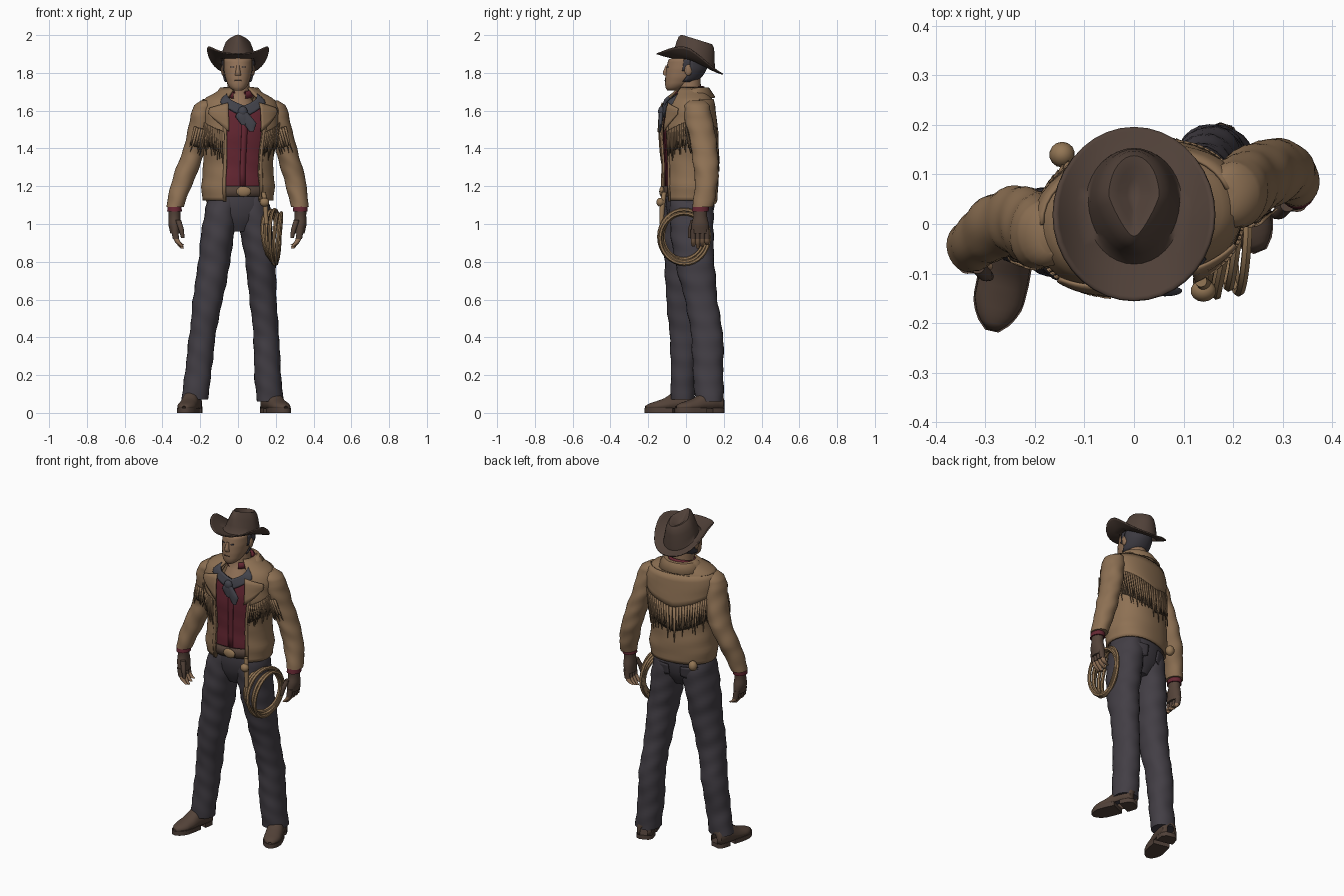
import bpy, bmesh, math, random
from math import sin, cos, pi
from mathutils import Vector, Matrix

random.seed(4)
if "Cube" in bpy.data.objects:
    bpy.data.objects.remove(bpy.data.objects["Cube"], do_unlink=True)


def material(name, r, g, b):
    m = bpy.data.materials.new(name)
    m.use_nodes = True
    m.diffuse_color = (r, g, b, 1)
    m.node_tree.nodes["Principled BSDF"].inputs["Base Color"].default_value = (r, g, b, 1)
    return m


TAN = material("tan suede", .27, .165, .088)
DARK = material("dark fringe gap", .05, .033, .02)
DENIM = material("dark denim", .056, .049, .06)
FELT = material("brown felt", .08, .052, .04)
LEATHER = material("brown leather", .087, .055, .04)
RED = material("red cloth", .13, .02, .032)
SKIN = material("skin", .28, .165, .095)
SCARF = material("slate scarf", .055, .056, .07)
HAIR = material("dark hair", .045, .042, .052)
ROPE = material("rope", .29, .18, .09)


def span(a, b, n):
    return [a + (b - a) * i / n for i in range(n + 1)]


def finish(name, bm, mat, solid=0):
    bmesh.ops.remove_doubles(bm, verts=bm.verts, dist=.0001)
    bmesh.ops.recalc_face_normals(bm, faces=bm.faces)
    me = bpy.data.meshes.new(name)
    bm.to_mesh(me)
    bm.free()
    me.materials.append(mat)
    for p in me.polygons:
        p.use_smooth = True
    me.set_sharp_from_angle(angle=math.radians(45))
    ob = bpy.data.objects.new(name, me)
    bpy.context.collection.objects.link(ob)
    if solid:
        mod = ob.modifiers.new("thickness", "SOLIDIFY")
        mod.thickness, mod.offset = solid, 0
    return ob


def grid(name, f, us, vs, mat, caps=False, solid=0):
    bm = bmesh.new()
    rows = [[bm.verts.new(f(u, v)) for u in us] for v in vs]
    for r, s in zip(rows, rows[1:]):
        for i in range(len(us) - 1):
            bm.faces.new((r[i], r[i + 1], s[i + 1], s[i]))
    if caps:
        bm.faces.new(rows[0][:-1])
        bm.faces.new(rows[-1][:-1])
    return finish(name, bm, mat, solid)


def at(rings, z):
    # interpolate a list of (z, cx, cy, rx, ry), highest first
    for p, q in zip(rings, rings[1:]):
        if z >= q[0]:
            break
    t = (z - p[0]) / (q[0] - p[0])
    return [a + (b - a) * t for a, b in zip(p[1:], q[1:])]


def surf(rings, yaw=0, power=1, wrinkle=0):
    # point on a body at angle a (0 = front, left positive) and height z
    def f(a, z, off=0):
        cx, cy, rx, ry = at(rings, z)
        w = 1 + wrinkle * (sin(z * 62 + 3 * sin(a)) + .8 * sin(z * 33 - 4 * sin(a + 1)))
        x, y = [math.copysign(abs(k) ** power, k) for k in (sin(a), -cos(a))]
        p = Vector((x * (rx * w + off), y * (ry * w + off), 0))
        return Matrix.Rotation(yaw, 3, 'Z') @ p + Vector((cx, cy, z))
    return f


ROUND = span(0, 2 * pi, 24)


def body(name, rings, mat, n=12, **kw):
    f = surf(rings, **kw)
    grid(name, f, ROUND, span(rings[0][0], rings[-1][0], n), mat, caps=True)
    return f


def ball(name, c, r, mat):
    grid(name, lambda u, v: (c[0] + r[0] * sin(u) * sin(v), c[1] - r[1] * cos(u) * sin(v),
                             c[2] + r[2] * cos(v)), span(0, 2 * pi, 14), span(0, pi, 8), mat)


def patch(name, f, a0, a1, top, bottom, mat, off=.006, n=8, solid=.006, rows=5):
    # plate hugging a body between two edge heights given as functions of angle
    grid(name, lambda a, t: f(a, top(a) * (1 - t) + bottom(a) * t, off),
         span(a0, a1, n), span(0, 1, rows), mat, solid=solid)


def fringe(name, f, a0, a1, n, top, length, off=.014):
    patch(name + "_backing", f, a0, a1, top, lambda a: top(a) - length * .75, DARK, off * .5, 16, .002)
    bm = bmesh.new()
    w = (a1 - a0) / n * .45
    for i in range(n):
        a = a0 + (a1 - a0) * (i + .5) / n
        zt, l = top(a) + .008, length * random.uniform(.75, 1.15)
        spots = (-w, 0), (w, 0), (w * .8, .6), (random.uniform(-w, w), 1), (-w * .8, .6)
        bm.faces.new([bm.verts.new(f(a + da, zt - l * t, off)) for da, t in spots])
    finish(name, bm, TAN, .004)


# Jeans: pelvis and legs
pelvis = body("jeans_seat", [(1.19, 0, .015, .155, .12), (1.1, 0, .015, .165, .122),
                             (1.03, 0, .015, .15, .108), (.96, 0, .012, .06, .07)], DENIM, 8, yaw=.15, power=.9)
legs = {
    "right": [(1.16, -.07, .0, .08, .105), (1.08, -.085, -.002, .088, .118), (1, -.098, -.005, .09, .12),
              (.9, -.115, -.01, .086, .113), (.8, -.125, -.012, .085, .102), (.6, -.16, -.02, .08, .085),
              (.5, -.175, -.015, .072, .08), (.4, -.19, -.005, .07, .08), (.2, -.212, -.015, .07, .064),
              (.07, -.23, -.018, .07, .064)],
    "left": [(1.16, .07, .025, .08, .105), (1.08, .085, .028, .086, .116), (1, .092, .03, .088, .118),
             (.9, .105, .035, .083, .11), (.8, .12, .045, .08, .105), (.6, .132, .08, .072, .086),
             (.5, .142, .098, .068, .084), (.4, .15, .114, .068, .085), (.2, .157, .117, .071, .08),
             (.06, .17, .125, .07, .075)]}
for side, rings in legs.items():
    body(side + "_trouser_leg", rings, DENIM, 56, wrinkle=.022, power=.92)
for side, mid in (("left", pi - .5), ("right", pi + .5)):
    patch(side + "_back_pocket", pelvis, mid - .32, mid + .32, lambda a: 1.1,
          lambda a, m=mid: 1.02 + .06 * abs(a - m), DENIM, .01)

# Boots with heel and sole
LAST = [(0, .022, .08), (.015, .042, .11), (.06, .047, .13), (.11, .046, .115), (.16, .049, .078),
        (.21, .048, .06), (.245, .034, .05), (.268, .01, .036)]


def boot(side, heel, yaw):
    place = Matrix.Translation(heel) @ Matrix.Rotation(yaw, 4, 'Z')

    def station(d):
        return at([(-k, a, b) for k, a, b in LAST], -d)

    def upper(u, d):
        w, h = station(d)
        return place @ Vector((w * sin(u), -d, .024 + (h - .024) * max(0, cos(u)) ** .7))

    def sole(u, d):
        w, h = station(d)
        x, z = [max(-1, min(1, 1.5 * k)) for k in (sin(u), cos(u))]
        return place @ Vector((x * (w + .004), -d * 1.01, .013 + .013 * z))
    grid(side + "_boot", upper, span(-pi / 2, pi / 2, 14), span(0, .268, 18), LEATHER, solid=.003)
    grid(side + "_boot_heel", sole, span(0, 2 * pi, 16), span(0, .075, 4), FELT, caps=True)
    grid(side + "_boot_sole", sole, span(0, 2 * pi, 16), span(.11, .268, 9), FELT, caps=True)


boot("right", (-.228, .048, 0), -.22)
boot("left", (.152, .195, 0), .39)

# Torso: shirt, jacket, lapels and fringes
TURN = .19
torso = surf([(1.72, .005, .03, .075, .07), (1.69, .005, .025, .12, .09), (1.655, .005, .015, .19, .115),
              (1.6, .01, .01, .205, .13), (1.5, .01, .01, .2, .14), (1.4, .005, .015, .185, .14),
              (1.3, .0, .02, .178, .138), (1.2, .0, .02, .19, .142), (1.12, .0, .02, .182, .135)],
             yaw=TURN, power=.88, wrinkle=.008)
patch("shirt_front", torso, -1, 1, lambda a: 1.605 + .085 * abs(a), lambda a: 1.18, RED, -.014, 16, .004, 16)
patch("shirt_placket", torso, -.06, .06, lambda a: 1.59, lambda a: 1.19, RED, -.009, 2, .005)
grid("jacket_body", torso, span(.45, 2 * pi - .45, 44), span(1.72, 1.125, 32), TAN, solid=.012)
for side, s in (("left", 1), ("right", -1)):
    patch(side + "_jacket_edge", torso, s * .44, s * .54, lambda a: 1.6, lambda a: 1.12, TAN, .007, 2)
    patch(side + "_lapel", torso, s * .36, s * .95, lambda a: 1.66 - .05 * abs(a),
          lambda a: 1.43 + .16 * abs(a), TAN, .014)
    fringe(side + "_chest_fringe", torso, s * .5, s * 1.5, 16,
           lambda a: 1.445 + .07 * abs(a), .15)
fringe("back_fringe", torso, pi - 1.45, pi + 1.45, 38, lambda a: 1.46 + .06 * abs(a - pi), .185)
patch("back_yoke", torso, pi - 1.45, pi + 1.45, lambda a: 1.66, lambda a: 1.46 + .06 * abs(a - pi), TAN, .01, 18)
COLLAR = [(.068, .0), (.078, .03), (.09, .028), (.122, -.02)]


def collar(a, i):
    r, h = COLLAR[i]
    return (.008 + r * 1.12 * sin(a + TURN), .03 - r * cos(a + TURN), 1.69 + h - .045 * max(0, cos(a)))


grid("jacket_collar", collar, span(.7, 2 * pi - .7, 24), range(len(COLLAR)), TAN, solid=.008)

# Belt and buckle
belt = lambda a, z: pelvis(a, z, .012)
grid("belt", belt, ROUND, span(1.2, 1.145, 2), LEATHER, solid=.012)
ball("belt_buckle", (.03, -.128, 1.172), (.04, .014, .028), ROPE)
ball("hip_knot", (-.145, .14, 1.13), (.026, .026, .03), ROPE)

# Sleeves, cuffs, gloves and fingers
arms = {
    "right": (-1, [(1.655, -.165, -.02, .03, .04), (1.63, -.178, -.02, .055, .065), (1.58, -.19, -.018, .06, .075),
                   (1.48, -.208, -.005, .06, .075), (1.37, -.238, .01, .06, .07), (1.25, -.285, -.01, .06, .064),
                   (1.15, -.318, -.035, .052, .056), (1.09, -.333, -.045, .044, .052)], (-.336, -.05)),
    "left": (1, [(1.655, .18, .055, .03, .04), (1.63, .195, .058, .055, .065), (1.58, .208, .062, .062, .075),
                 (1.48, .23, .082, .06, .072), (1.37, .263, .1, .058, .07), (1.25, .297, .11, .058, .062),
                 (1.15, .318, .1, .052, .058), (1.09, .328, .088, .045, .054)], (.33, .075))}
for side, (s, rings, (hx, hy)) in arms.items():
    sleeve = body(side + "_sleeve", rings, TAN, 44, wrinkle=.026)
    fringe(side + "_sleeve_fringe", sleeve, -s * .7, s * .5, 6, lambda a: 1.5 + .02 * s * a, .12, .008)
    body(side + "_shirt_cuff", [(1.11, hx, hy + .005, .036, .042), (1.065, hx, hy, .039, .045)], RED, 2)
    body(side + "_glove", [(1.075, hx, hy, .032, .038), (1.04, hx, hy, .031, .036),
                           (1, hx, hy, .034, .046), (.95, hx - s * .005, hy, .027, .048)], LEATHER, 8)
    for i in range(4):
        y = hy + .024 * (i - 1.5)
        tip = .875 + .01 * abs(i - 1)
        body(f"{side}_glove_finger_{i}", [(.97, hx, y, .018, .0145), (.92, hx - s * .008, y, .017, .014)], LEATHER, 3)
        body(f"{side}_fingertip_{i}", [(.925, hx - s * .007, y, .0145, .013), (.9, hx - s * .02, y, .0145, .0125),
                                       (tip - .005, hx - s * .042, y, .009, .008)], SKIN, 5)
    body(side + "_thumb", [(1.02, hx - s * .02, hy - .035, .015, .015), (.97, hx - s * .036, hy - .052, .014, .014),
                           (.925, hx - s * .044, hy - .056, .009, .009)], LEATHER, 6)

# Neck, shirt collar and knotted scarf
body("neck", [(1.77, 0, .015, .058, .062), (1.69, .005, .02, .06, .06), (1.6, .012, -.02, .085, .075)], SKIN, 6)
grid("shirt_collar", lambda u, v: ((.072 + .012 * cos(v)) * sin(u) + .008, .018 - (.072 + .012 * cos(v)) * cos(u),
     1.712 + .02 * sin(v) - .03 * (1 + cos(u)) / 2), span(.4, 2 * pi - .4, 24), span(0, 2 * pi, 8), RED)
patch("scarf_wrap", torso, -.6, .6, lambda a: 1.625 + .1 * abs(a), lambda a: 1.565 + .12 * abs(a),
      SCARF, .0, 16, .018)
ball("scarf_knot", (.025, -.13, 1.595), (.026, .018, .028), SCARF)
for i, (x, z) in enumerate(((.02, 1.525), (.062, 1.49))):
    body(f"scarf_tail_{i}", [(1.605, .025, -.13, .014, .012), (z + .045, x, -.135, .036, .011),
                             (z, x + .01, -.138, .012, .006)], SCARF, 8)

# Head, face and hair
head = body("head", [(1.895, 0, .035, .06, .07), (1.87, 0, .002, .076, .096), (1.82, 0, -.003, .076, .102),
                     (1.775, 0, -.02, .068, .09), (1.74, 0, -.045, .055, .066), (1.72, 0, -.062, .042, .046),
                     (1.708, 0, -.07, .025, .03)], SKIN, 24, power=.92)
grid("hair", lambda a, z: head(a, z, .008), span(1.75, 2 * pi - 1.75, 18), span(1.865, 1.755, 8), HAIR, solid=.008)
body("nose", [(1.84, 0, -.1, .007, .007), (1.8, 0, -.107, .014, .018), (1.787, 0, -.103, .016, .014)], SKIN, 6)
patch("mouth", head, -.25, .25, lambda a: 1.761, lambda a: 1.757, LEATHER, .001, 6, .003)
for side, s in (("left", 1), ("right", -1)):
    patch(side + "_eye", head, s * .25, s * .48, lambda a: 1.834, lambda a: 1.828, HAIR, .001, 4, .003)
    patch(side + "_sideburn", head, s * 1.45, s * 1.8, lambda a: 1.87, lambda a: 1.81, HAIR, .003, 4)
    ball(side + "_ear", (s * .08, .012, 1.815), (.01, .02, .03), SKIN)

# Hat: curled brim running into a pinched, dented crown (rx, ry, centre y, height)
HAT = [(.162, .175, .02, 0), (.154, .167, .02, 0), (.14, .155, .02, 0), (.12, .14, .025, 0), (.098, .115, .035, .002),
       (.09, .108, .042, .012), (.085, .103, .045, .04), (.074, .098, .05, .08), (.062, .09, .054, .112),
       (.05, .08, .056, .125), (.034, .06, .056, .118), (.016, .035, .056, .1), (0, .01, .056, .095)]


def hat(a, i):
    rx, ry, cy, h = HAT[i]
    pinch = 1 - 4 * h * max(0, cos(a))
    x, y = rx * sin(a) * pinch, cy - ry * cos(a)
    curl = .012
    if i < 5:
        curl = .08 * (abs(x) / .16) ** 2.5 * (1 - 3.5 * max(0, y - .01))
    return (x, y, 1.848 - .31 * (y - .02) + h + curl)


grid("hat", hat, span(0, 2 * pi, 36), range(len(HAT)), FELT, solid=.007)

# Coiled lasso hung from the belt
for i in range(5):
    r = .118 + .009 * (i % 3)
    turn = Matrix.Rotation(-.36 + .08 * i, 3, 'Z') @ Matrix.Rotation(.05 * (i - 2), 3, 'Y')
    c = Vector((.172 + .011 * i, -.01, .94 - .004 * i))
    grid(f"lasso_coil_{i}", lambda u, v: turn @ Vector((.01 * sin(v), (r + .01 * cos(v)) * cos(u),
         (r + .008 + .01 * cos(v)) * sin(u))) + c, span(0, 2 * pi, 32), span(0, 2 * pi, 6), ROPE)
ball("lasso_knot", (.14, -.135, 1.115), (.026, .022, .024), ROPE)
body("lasso_strap", [(1.17, .135, -.115, .012, .012), (1.1, .145, -.125, .014, .014),
                     (1.0, .15, -.13, .011, .011)], ROPE, 5)
